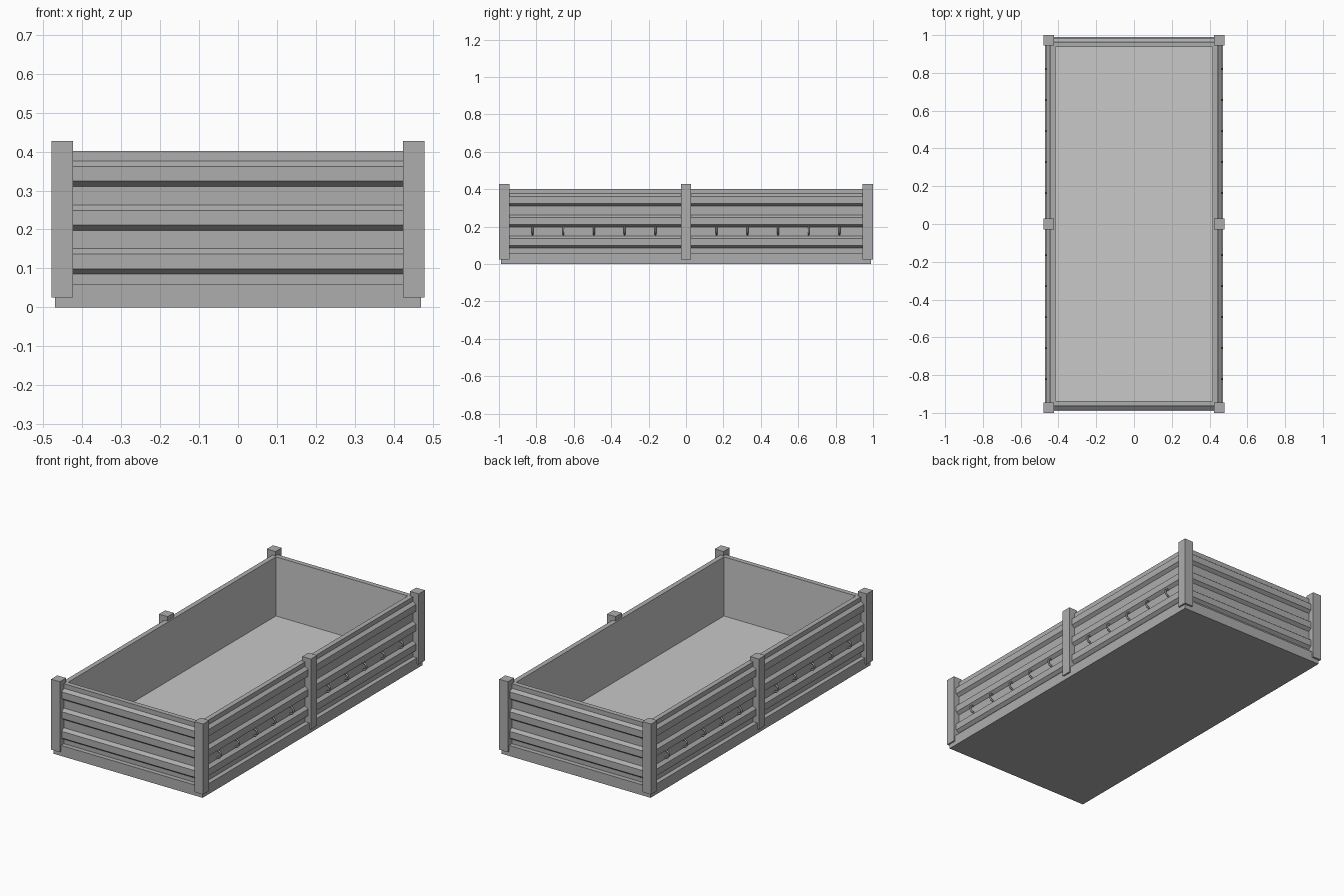
import bpy, bmesh, math

cube = bpy.data.objects.get("Cube")
if cube:
    bpy.data.objects.remove(cube, do_unlink=True)


def material(name, value):
    m = bpy.data.materials.new(name)
    m.use_nodes = True
    colour = (value, value, value, 1)
    m.diffuse_color = colour
    m.node_tree.nodes["Principled BSDF"].inputs["Base Color"].default_value = colour
    return m


outer_grey = material("outer grey", 0.42)
liner_grey = material("liner light grey", 0.58)

INNER_X, INNER_Y = 0.416, 0.936
FLOOR_Z, TOP_Z = 0.065, 0.402
BASE, RECESS, RIB = 0.054, 0.028, 0.046


def finish(name, bm, *mats):
    bmesh.ops.recalc_face_normals(bm, faces=bm.faces)
    mesh = bpy.data.meshes.new(name)
    bm.to_mesh(mesh)
    bm.free()
    for m in mats:
        mesh.materials.append(m)
    obj = bpy.data.objects.new(name, mesh)
    bpy.context.collection.objects.link(obj)
    return obj


def box(name, x, y, z0, z1, sx, sy):
    bm = bmesh.new()
    bmesh.ops.create_cube(bm, size=1)
    for v in bm.verts:
        v.co = (x + v.co.x * sx, y + v.co.y * sy, (z0 + z1) / 2 + v.co.z * (z1 - z0))
    return finish(name, bm, outer_grey)


# Ribbed tub: rectangular loops from the underside, up the ribs, over the rim, to the floor
profile = [(BASE, 0), (BASE, 0.06), (RECESS, 0.06)]
for z in (0.085, 0.197, 0.31):
    profile += [(RECESS, z), (RIB, z + 0.014), (RIB, z + 0.052), (RECESS, z + 0.066)]
profile += [(RECESS, TOP_Z), (0, TOP_Z), (0, FLOOR_Z)]

bm = bmesh.new()
loops = []
for d, z in profile:
    hx, hy = INNER_X + d, INNER_Y + d
    loops.append([bm.verts.new((sx * hx, sy * hy, z))
                  for sx, sy in ((-1, -1), (1, -1), (1, 1), (-1, 1))])
for a, b in zip(loops, loops[1:]):
    for i in range(4):
        j = (i + 1) % 4
        bm.faces.new((a[i], a[j], b[j], b[i]))
bm.faces.new(loops[0][::-1])
bm.faces.new(loops[-1])
for f in bm.faces:
    inside = all(abs(v.co.x) < INNER_X + 0.001 for v in f.verts)
    f.material_index = 1 if inside else 0
finish("ribbed_tub", bm, outer_grey, liner_grey)

# Posts at the corners and the middle of each long side
for side, sx in (("left", 1), ("right", -1)):
    for place, y in (("front", -0.972), ("middle", 0), ("back", 0.972)):
        box(f"{side}_{place}_post", sx * 0.452, y, 0.025, 0.427, 0.055, 0.056)

# Curved tie hooks along the long sides
for side, sx in (("left", 1), ("right", -1)):
    curve = bpy.data.curves.new(f"{side}_tie_hooks", "CURVE")
    curve.dimensions = "3D"
    curve.bevel_depth = 0.005
    curve.bevel_resolution = 1
    curve.use_fill_caps = True
    for n in range(1, 6):
        for sy in (-1, 1):
            spline = curve.splines.new("POLY")
            spline.points.add(6)
            for i, p in enumerate(spline.points):
                a = math.pi * (i / 6 - 0.5)
                p.co = (sx * (0.443 + 0.024 * math.cos(a)), sy * n * 0.164,
                        0.179 + 0.021 * math.sin(a), 1)
    curve.materials.append(outer_grey)
    hooks = bpy.data.objects.new(f"{side}_tie_hooks", curve)
    bpy.context.collection.objects.link(hooks)
